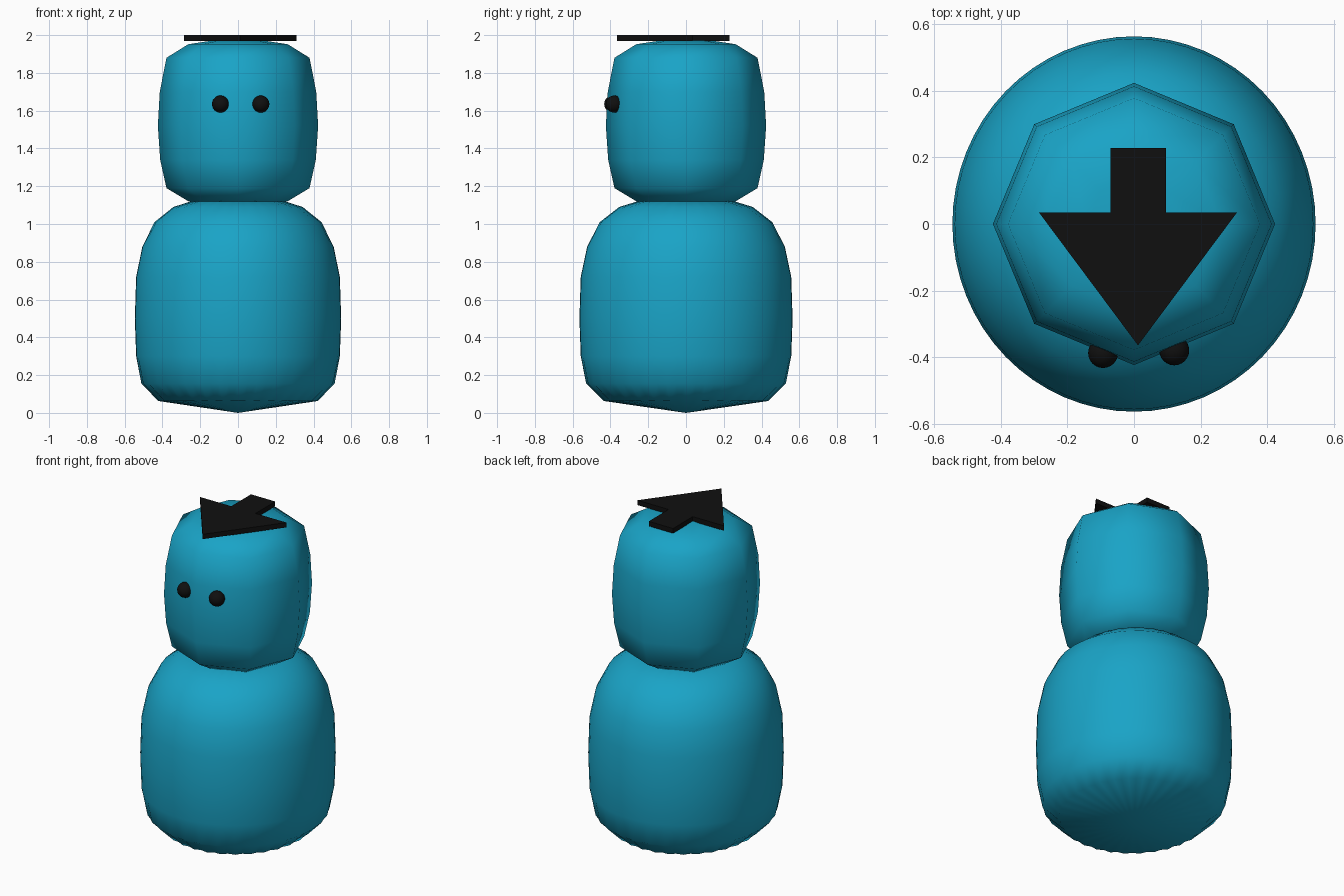
import bpy, bmesh, math

if "Cube" in bpy.data.objects:
    bpy.data.objects.remove(bpy.data.objects["Cube"])

def material(name, rgb):
    m = bpy.data.materials.new(name)
    m.diffuse_color = (*rgb, 1)
    m.use_nodes = True
    m.node_tree.nodes["Principled BSDF"].inputs["Base Color"].default_value = m.diffuse_color
    return m

teal = material("teal", (0.01, 0.37, 0.57))
black = material("black", (0.005, 0.005, 0.005))

def add_object(name, bm, mat):
    bmesh.ops.recalc_face_normals(bm, faces=bm.faces)
    mesh = bpy.data.meshes.new(name)
    bm.to_mesh(mesh)
    bm.free()
    mesh.materials.append(mat)
    ob = bpy.data.objects.new(name, mesh)
    bpy.context.collection.objects.link(ob)
    return ob

def lathe(name, profile, sides, sx, sy, mat):
    """Closed round form; profile rows are (radius, z, pleat), ends are poles."""
    bm = bmesh.new()
    rings = []
    for r, z, pleat in profile[1:-1]:
        ring = []
        for i in range(sides):
            a = 2 * math.pi * i / sides
            k = r * (1 - pleat * (i % 2))
            ring.append(bm.verts.new((k * sx * math.cos(a), k * sy * math.sin(a), z)))
        rings.append(ring)
    bottom = bm.verts.new((0, 0, profile[0][1]))
    top = bm.verts.new((0, 0, profile[-1][1]))
    for i in range(sides):
        j = (i + 1) % sides
        for a, b in zip(rings, rings[1:]):
            bm.faces.new((a[i], a[j], b[j], b[i]))
        bm.faces.new((bottom, rings[0][j], rings[0][i]))
        bm.faces.new((top, rings[-1][i], rings[-1][j]))
    for f in bm.faces:
        f.smooth = True
    return add_object(name, bm, mat)

# Body: fine round barrel, lightly pleated at both ends
lathe("body", [
    (0, 0.0, 0), (0.425, 0.063, 0.03), (0.515, 0.155, 0.01), (0.543, 0.3, 0),
    (0.55, 0.5, 0), (0.543, 0.72, 0), (0.51, 0.88, 0), (0.445, 1.01, 0.005),
    (0.345, 1.09, 0.015), (0.25, 1.12, 0.03), (0, 1.13, 0)],
    64, 0.993, 1.026, teal)

# Head: eight-sided soft block
lathe("head", [
    (0, 1.09, 0), (0.26, 1.12, 0), (0.375, 1.19, 0), (0.408, 1.34, 0),
    (0.42, 1.52, 0), (0.41, 1.7, 0), (0.375, 1.88, 0), (0.26, 1.952, 0),
    (0.14, 1.97, 0), (0, 1.976, 0)],
    8, 1.01, 1.01, teal)

# Eyes
for side, x, y in (("left", -0.093, -0.388), ("right", 0.121, -0.38)):
    bm = bmesh.new()
    bmesh.ops.create_uvsphere(bm, u_segments=24, v_segments=16, radius=0.045)
    bmesh.ops.translate(bm, vec=(x, y, 1.635), verts=bm.verts)
    for f in bm.faces:
        f.smooth = True
    add_object(side + "_eye", bm, black)

# Flat arrow on top of the head
outline = [(0.012, -0.365), (0.31, 0.035), (0.096, 0.035), (0.096, 0.229),
           (-0.071, 0.229), (-0.071, 0.035), (-0.286, 0.035)]
bm = bmesh.new()
face = bm.faces.new([bm.verts.new((x, y, 1.97)) for x, y in outline])
ext = bmesh.ops.extrude_face_region(bm, geom=[face], use_keep_orig=True)
bmesh.ops.translate(bm, vec=(0, 0, 0.03),
                    verts=[v for v in ext["geom"] if isinstance(v, bmesh.types.BMVert)])
add_object("arrow", bm, black)
